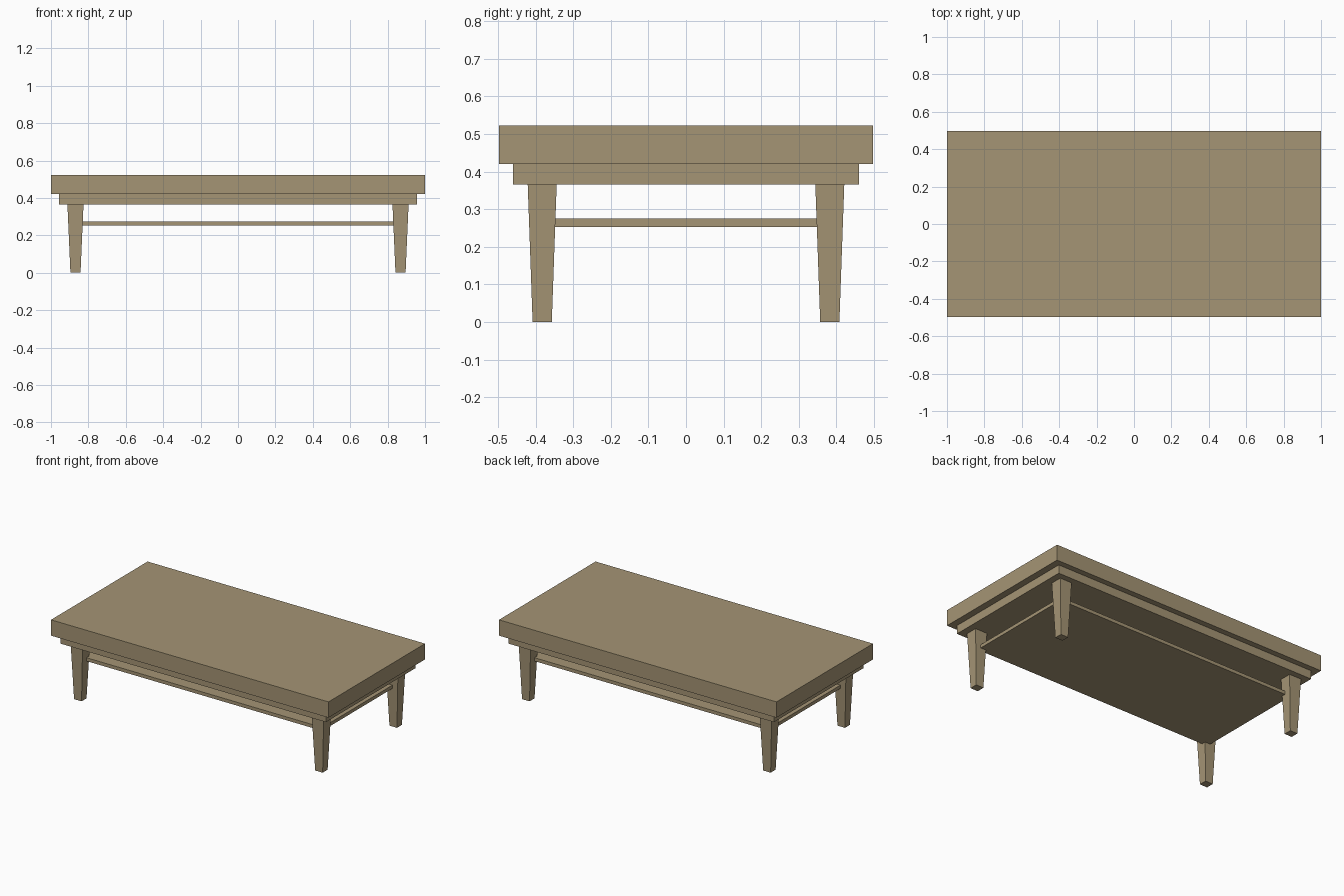
import bpy, bmesh

if "Cube" in bpy.data.objects:
    bpy.data.objects.remove(bpy.data.objects["Cube"])

wood = bpy.data.materials.new("light_brown_wood")
wood.diffuse_color = (0.375, 0.299, 0.177, 1)
wood.use_nodes = True
wood.node_tree.nodes["Principled BSDF"].inputs["Base Color"].default_value = wood.diffuse_color


def tapered_box(name, bottom, top):
    """Box between two rectangles, each given as (x0, x1, y0, y1, z)."""
    bm = bmesh.new()
    bmesh.ops.create_cube(bm, size=1)
    for v in bm.verts:
        x0, x1, y0, y1, z = top if v.co.z > 0 else bottom
        v.co = (x1 if v.co.x > 0 else x0, y1 if v.co.y > 0 else y0, z)
    mesh = bpy.data.meshes.new(name)
    bm.normal_update()
    bm.to_mesh(mesh)
    bm.free()
    mesh.materials.append(wood)
    obj = bpy.data.objects.new(name, mesh)
    bpy.context.collection.objects.link(obj)
    return obj


def slab(name, hx, hy, z0, z1):
    return tapered_box(name, (-hx, hx, -hy, hy, z0), (-hx, hx, -hy, hy, z1))


# Thick top, stepped apron beneath it, thin lower shelf
slab("table_top", 1.0, 0.497, 0.42, 0.523)
slab("apron", 0.956, 0.46, 0.365, 0.42)
slab("lower_shelf", 0.87, 0.375, 0.253, 0.275)

# Four legs tapering towards the floor
for sx, x_name in ((-1, "left"), (1, "right")):
    for sy, y_name in ((-1, "front"), (1, "back")):
        def rect(xa, xb, ya, yb, z):
            xs, ys = sorted((sx * xa, sx * xb)), sorted((sy * ya, sy * yb))
            return (*xs, *ys, z)
        tapered_box(f"{y_name}_{x_name}_leg",
                    rect(0.842, 0.896, 0.357, 0.408, 0),
                    rect(0.826, 0.912, 0.344, 0.421, 0.365))
